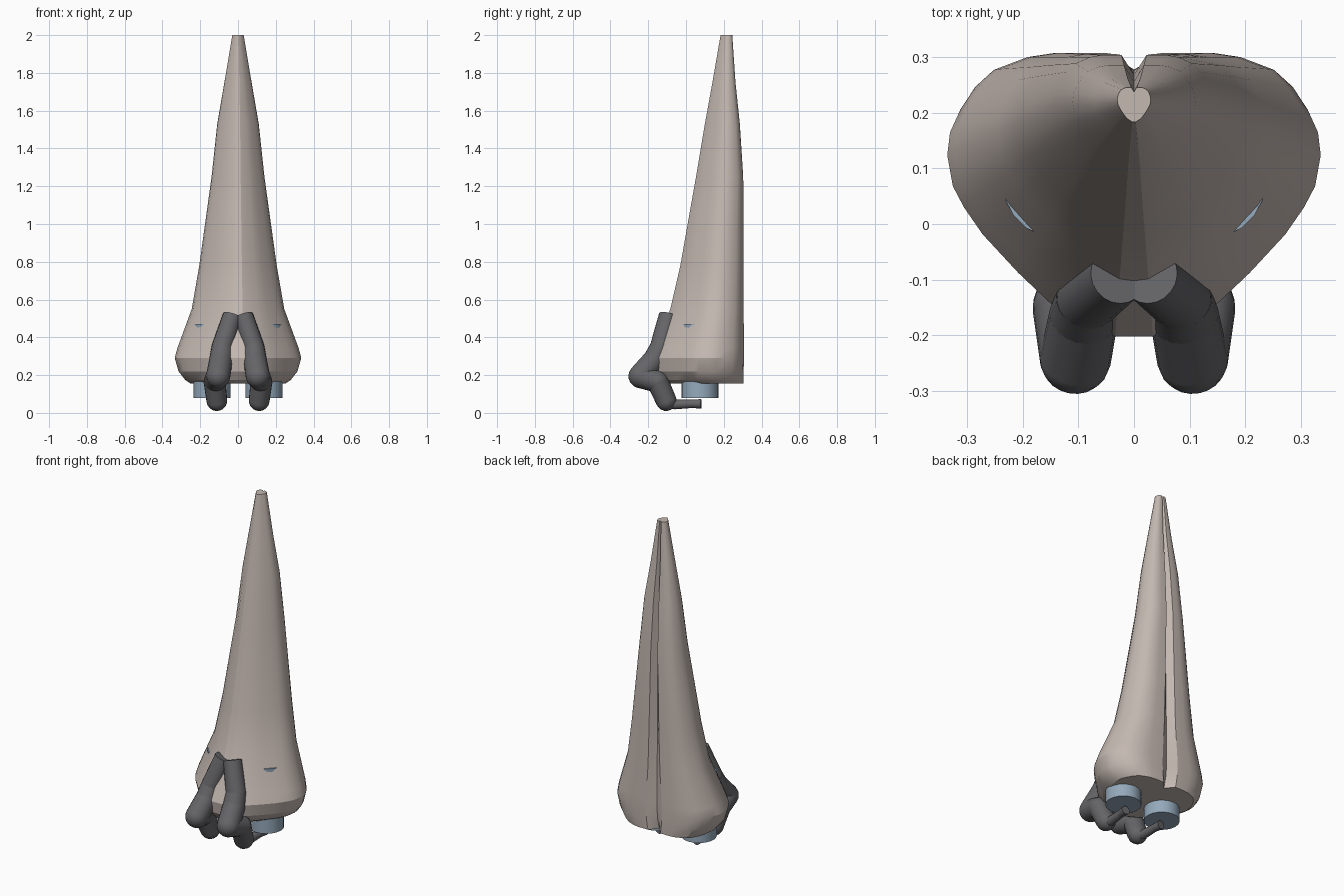
import bpy, bmesh
from mathutils import Vector

if "Cube" in bpy.data.objects:
    bpy.data.objects.remove(bpy.data.objects["Cube"])


def material(name, rgb):
    m = bpy.data.materials.new(name)
    m.diffuse_color = (*rgb, 1)
    m.use_nodes = True
    m.node_tree.nodes["Principled BSDF"].inputs["Base Color"].default_value = m.diffuse_color
    return m


STONE = material("warm_grey", (0.55, 0.48, 0.44))
DARK = material("dark_grey", (0.13, 0.13, 0.14))
BLUE = material("steel_blue", (0.30, 0.40, 0.50))


def finish(bm, name, mat, angle):
    bmesh.ops.recalc_face_normals(bm, faces=bm.faces)
    me = bpy.data.meshes.new(name)
    bm.to_mesh(me)
    bm.free()
    ob = bpy.data.objects.new(name, me)
    bpy.context.collection.objects.link(ob)
    me.materials.append(mat)
    bpy.ops.object.select_all(action='DESELECT')
    bpy.context.view_layer.objects.active = ob
    ob.select_set(True)
    bpy.ops.object.shade_smooth_by_angle(angle=angle)
    return ob


# Tall tapering body: heart-shaped half profile (x / half width, y from front 0 to back 1)
HALF = [(0, 0), (.1, 0), (.42, .10), (.62, .225), (.81, .36), (.91, .455), (.97, .53),
        (1, .64), (.985, .72), (.93, .80), (.85, .88), (.75, .94), (.57, .985),
        (.42, 1), (.16, 1), (.08, .985)]
# height, half width, front y, back y, depth of the groove at the back
LEVELS = [(.155, .25, -.12, .303, .05), (.175, .28, -.16, .304, .045), (.22, .315, -.192, .305, .035),
          (.29, .335, -.202, .307, .03), (.34, .322, -.178, .307, .03), (.55, .245, -.083, .305, .03),
          (.78, .205, -.03, .305, .035), (1.25, .14, .053, .303, .035), (1.53, .11, .10, .285, .03),
          (1.75, .072, .14, .262, .02), (2.0, .03, .183, .245, .008)]

bm = bmesh.new()
rings = []
for z, w, f, b, d in LEVELS:
    right = [(u * w, f + v * (b - f)) for u, v in HALF]
    right[-1] = (right[-1][0], b - d * .5)
    loop = right + [(0, b - d)] + [(-x, y) for x, y in reversed(right[1:])]
    rings.append([bm.verts.new((x, y, z)) for x, y in loop])
for a, b in zip(rings, rings[1:]):
    for i in range(len(a)):
        j = (i + 1) % len(a)
        bm.faces.new((a[i], a[j], b[j], b[i]))
bm.faces.new(rings[0])
bm.faces.new(rings[-1])
finish(bm, "tapered_body", STONE, 0.4)


def tube(bm, p, q, r1, r2, ball=True):
    """Tapered segment from p to q with a rounded joint at the far end."""
    p, q = Vector(p), Vector(q)
    axis = q - p
    rot = axis.to_track_quat('Z', 'Y').to_matrix().to_4x4()
    rot.translation = (p + q) / 2
    bmesh.ops.create_cone(bm, cap_ends=True, segments=20, radius1=r1, radius2=r2,
                          depth=axis.length, matrix=rot)
    if ball:
        rot.translation = q
        bmesh.ops.create_uvsphere(bm, u_segments=20, v_segments=10, radius=r2, matrix=rot)


# Jointed arms: x, y, z, radius along each limb
ARM = [(.028, -.092, .515, .052), (.083, -.135, .345, .057), (.09, -.165, .282, .062),
       (.105, -.241, .195, .064), (.124, -.15, .165, .058), (.112, -.105, .065, .055),
       (.115, -.06, .045, .026), (.12, .03, .048, .022), (.125, .08, .048, .025)]
for side, label in ((1, "right"), (-1, "left")):
    bm = bmesh.new()
    for i, (a, b) in enumerate(zip(ARM, ARM[1:])):
        p, q = ((side * c[0], c[1], c[2]) for c in (a, b))
        tube(bm, p, q, a[3], b[3], ball=i < len(ARM) - 2)
    finish(bm, label + "_arm", DARK, 0.7)

    # Round peg running up inside the body
    bm = bmesh.new()
    tube(bm, (side * .137, .073, .08), (side * .137, .073, .47), .098, .098, ball=False)
    finish(bm, label + "_peg", BLUE, 0.5)
